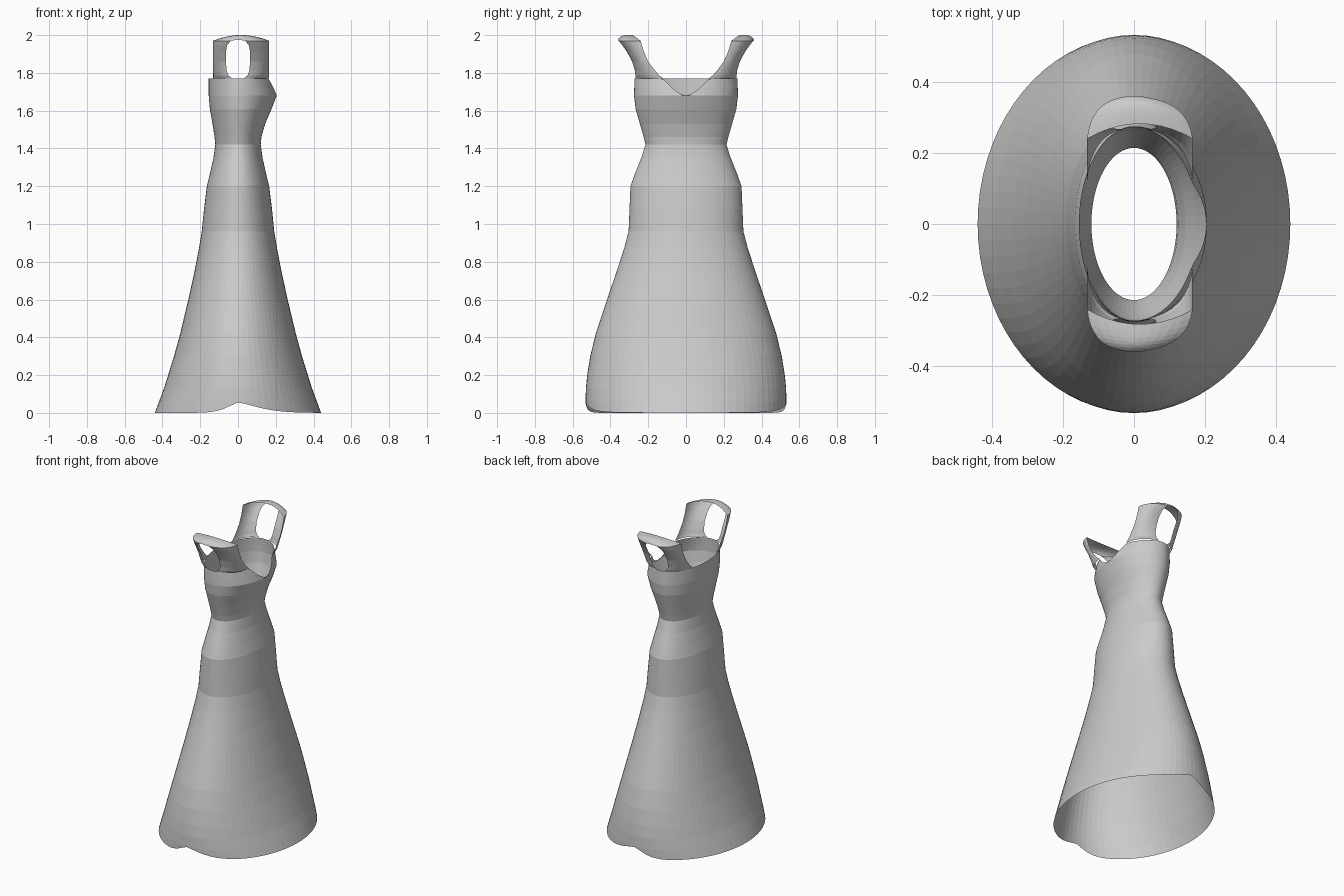
import bpy, bmesh, math

if "Cube" in bpy.data.objects:
    bpy.data.objects.remove(bpy.data.objects["Cube"])

# Dress profile: height, back x, front x, half width in y
PROFILE = [
    (0.00, -.440, .440, .530), (0.06, -.418, .418, .532), (0.13, -.392, .392, .530),
    (0.20, -.370, .370, .523), (0.30, -.339, .339, .507), (0.42, -.306, .306, .478),
    (0.60, -.263, .263, .418), (0.75, -.230, .230, .367), (0.87, -.207, .207, .328),
    (0.96, -.192, .192, .304), (1.08, -.180, .180, .299), (1.20, -.165, .165, .294),
    (1.27, -.148, .148, .269), (1.35, -.130, .130, .237), (1.42, -.120, .120, .214),
    (1.46, -.124, .124, .224), (1.53, -.135, .144, .244), (1.61, -.149, .178, .267),
    (1.68, -.155, .205, .275), (1.72, -.155, .195, .274), (1.77, -.155, .180, .272)]
# Strap edges: height, neckline y, armhole y, armhole x
STRAP = [
    (1.77, .120, .268, .030), (1.785, .140, .268, .050), (1.81, .163, .270, .060),
    (1.86, .200, .285, .064), (1.91, .222, .312, .064), (1.945, .233, .336, .058),
    (1.97, .240, .356, .038)]
COLS = 72


def lerp_table(table, z):
    for a, b in zip(table, table[1:]):
        if z <= b[0]:
            t = (z - a[0]) / (b[0] - a[0])
            return [p + (q - p) * t for p, q in zip(a, b)][1:]
    return table[-1][1:]


def body_point(z, ang):
    c, s = math.cos(ang), math.sin(ang)
    if z > 1.6 and c > 0:
        # bust neckline scoop
        y = 0.272 * abs(s)
        z = min(z, 1.68 + 0.09 * min(1, y / 0.12) ** 1.6)
    if z < 0.06:
        # hem lifts a little at both sides
        x = 0.44 * c
        z = max(z, 0.055 * math.exp(-abs(x / (0.15 if x > 0 else 0.08)) ** 1.5))
    xb, xf, w = lerp_table(PROFILE, z)
    return ((xf if c > 0 else -xb) * c, w * s, z)


def add_grid(bm, rows, closed=False):
    vs = [[bm.verts.new(p) for p in row] for row in rows]
    n = len(rows[0])
    for a, b in zip(vs, vs[1:]):
        for i in range(n if closed else n - 1):
            j = (i + 1) % n
            bm.faces.new((a[i], a[j], b[j], b[i]))


def finish(bm, name):
    bmesh.ops.remove_doubles(bm, verts=bm.verts, dist=0.0004)
    bmesh.ops.recalc_face_normals(bm, faces=bm.faces)
    me = bpy.data.meshes.new(name)
    bm.to_mesh(me)
    bm.free()
    ob = bpy.data.objects.new(name, me)
    bpy.context.collection.objects.link(ob)
    return ob


# Skirt and bodice
bm = bmesh.new()
angles = [2 * math.pi * i / COLS for i in range(COLS)]
add_grid(bm, [[body_point(r[0], a) for a in angles] for r in PROFILE], True)
finish(bm, "skirt_and_bodice")


def strap_row(row, inner_x, side):
    # horizontal slice from the neckline edge round to the armhole edge
    z, yi, yo, xo = row
    x0, y0, x2, y2 = inner_x, yi, xo, yo
    x1, y1 = inner_x * 0.93, yi + (yo - yi) * 0.85
    pts = []
    for i in range(9):
        t = i / 8
        a, b, c = (1 - t) ** 2, 2 * t * (1 - t), t * t
        pts.append((side * (a * x0 + b * x1 + c * x2), a * y0 + b * y1 + c * y2, z))
    return pts


# Shoulder straps: front and back panels joined by a shallow arched cap
for name, sy in (("strap_right", -1), ("strap_left", 1)):
    bm = bmesh.new()
    front = [strap_row(r, 0.165, 1) for r in STRAP]
    back = [strap_row(r, 0.132, -1) for r in STRAP]
    add_grid(bm, front)
    add_grid(bm, back)
    cap = []
    for k in range(11):
        u = k / 10
        arch = 4 * u * (1 - u)
        row = []
        for i, (p, q) in enumerate(zip(front[-1], back[-1])):
            s = i / 8
            row.append((p[0] + (q[0] - p[0]) * u,
                        p[1] + (q[1] - p[1]) * u + arch * (0.042 * (1 - s) ** 2 + 0.004 * s),
                        1.97 + arch * (0.03 * (1 - s ** 3) + 0.004 * s)))
        cap.append(row)
    add_grid(bm, cap)
    for v in bm.verts:
        v.co.y *= sy
    finish(bm, name)
